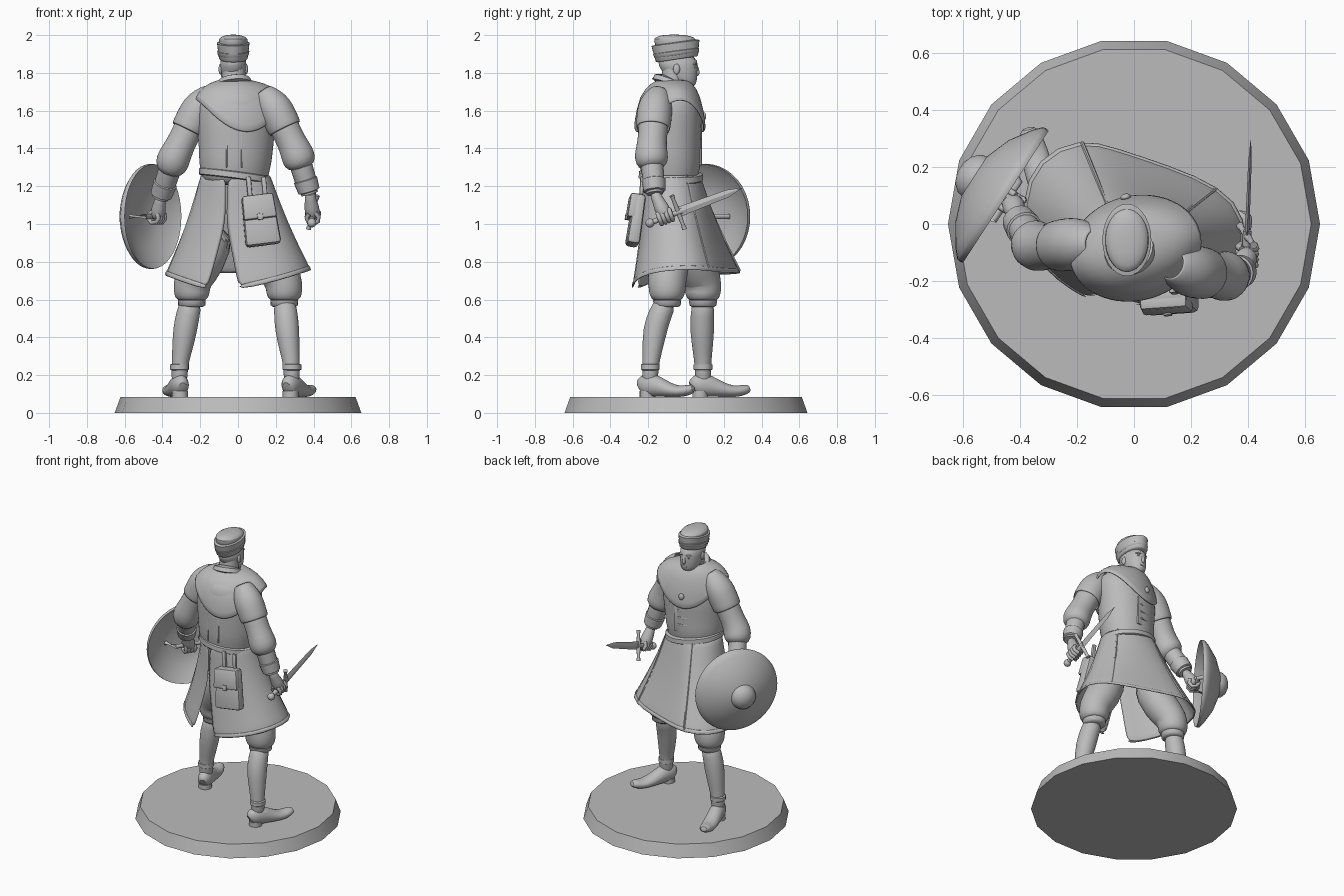
import bpy, bmesh, math
from math import sin, cos, pi, radians
from mathutils import Vector, Matrix

cube = bpy.data.objects.get("Cube")
if cube:
    bpy.data.objects.remove(cube)

grey = bpy.data.materials.new("plain_grey")
grey.use_nodes = True
GREY = (0.5, 0.5, 0.5, 1)
grey.diffuse_color = GREY
grey.node_tree.nodes["Principled BSDF"].inputs["Base Color"].default_value = GREY
Z = Vector((0, 0, 1))


def finish(name, bm, angle=40, subsurf=0, solid=0.0):
    bmesh.ops.recalc_face_normals(bm, faces=bm.faces)
    me = bpy.data.meshes.new(name)
    bm.to_mesh(me)
    bm.free()
    me.materials.append(grey)
    ob = bpy.data.objects.new(name, me)
    bpy.context.collection.objects.link(ob)
    if solid:
        mod = ob.modifiers.new("thickness", 'SOLIDIFY')
        mod.thickness = solid
        mod.offset = 0
    if subsurf:
        ob.modifiers.new("smooth", 'SUBSURF').levels = subsurf
    bpy.ops.object.select_all(action='DESELECT')
    bpy.context.view_layer.objects.active = ob
    ob.select_set(True)
    bpy.ops.object.shade_smooth_by_angle(angle=radians(angle))


def bridge(bm, rings, closed=True):
    for a, b in zip(rings, rings[1:]):
        n = len(a)
        for i in range(n if closed else n - 1):
            j = (i + 1) % n
            bm.faces.new((a[i], a[j], b[j], b[i]))


def tube(name, pts, seg=16, yaw=0, axis=None, caps=True, angle=50, subsurf=0, solid=0, warp=None):
    """Loft rings (x, y, z, radius[, second radius]) along a path, or all square to one axis."""
    bm = bmesh.new()
    P = [Vector(p[:3]) for p in pts]
    ref = Vector((cos(radians(yaw)), sin(radians(yaw)), 0))
    rings = []
    for k, p in enumerate(pts):
        t = axis or (P[min(k + 1, len(P) - 1)] - P[max(k - 1, 0)]).normalized()
        u = (ref - t * t.dot(ref)).normalized()
        v = t.cross(u)
        ring = []
        for i in range(seg):
            a = 2 * pi * i / seg
            co = P[k] + u * cos(a) * p[3] + v * sin(a) * p[-1]
            if warp:
                co.z += warp(k, a)
            ring.append(bm.verts.new(co))
        rings.append(ring)
    bridge(bm, rings)
    if caps:
        bm.faces.new(rings[0])
        bm.faces.new(rings[-1])
    finish(name, bm, angle, subsurf, solid)


def ball(name, loc, size, yaw=0):
    bm = bmesh.new()
    bmesh.ops.create_uvsphere(bm, u_segments=20, v_segments=12, radius=1)
    bm.transform(Matrix.Translation(loc) @ Matrix.Rotation(radians(yaw), 4, 'Z') @ Matrix.Diagonal((*size, 1)))
    finish(name, bm, 60)


def box(name, loc, size, rot=(0, 0, 0), bevel=0.01, taper=1.0):
    bm = bmesh.new()
    bmesh.ops.create_cube(bm, size=1)
    for v in bm.verts:
        if v.co.z > 0:
            v.co.x *= taper
            v.co.y *= taper
    bm.transform(Matrix.Diagonal((*size, 1)))
    bmesh.ops.bevel(bm, geom=bm.edges[:], offset=bevel, segments=2, affect='EDGES', profile=0.5)
    r = Matrix.Rotation(radians(rot[2]), 4, 'Z') @ Matrix.Rotation(radians(rot[1]), 4, 'Y') @ Matrix.Rotation(radians(rot[0]), 4, 'X')
    bm.transform(Matrix.Translation(loc) @ r)
    finish(name, bm, 40)


# Base disc
tube("base", [(0, 0, 0, .653), (0, 0, .085, .622)], seg=18, axis=Z, angle=40)

# Torso, belt and hood, turned a little towards the shield
TURN = 14
tube("torso", [(-.015, -.085, 1.2, .18, .15), (-.015, -.085, 1.27, .18, .15), (-.015, -.085, 1.31, .195, .163),
               (-.01, -.088, 1.4, .2, .163), (-.01, -.085, 1.52, .212, .17), (0, -.09, 1.64, .22, .165),
               (0, -.1, 1.7, .18, .13), (-.01, -.08, 1.74, .09, .08)], 24, TURN, Z, subsurf=1)
tube("belt", [(-.015, -.08, 1.235, .186, .162), (-.015, -.08, 1.24, .194, .17), (-.015, -.08, 1.27, .192, .168),
              (-.015, -.08, 1.275, .183, .158)], 32, TURN, Z, warp=lambda k, a: -.025 * cos(a))


def dip(k, a):  # hood drops to a point at chest and back
    return -(0, .01, .05, .17, .17)[k] * abs(sin(a)) ** 2


tube("hood_collar", [(-.02, -.07, 1.76, .07, .075), (-.015, -.075, 1.75, .11, .105), (0, -.085, 1.73, .18, .155),
                     (.005, -.085, 1.67, .235, .186), (.005, -.085, 1.655, .228, .176)],
     32, TURN, Z, caps=False, subsurf=1, solid=.012, warp=dip)
tube("hood_roll", [(-.022, -.07, 1.71, .07, .08), (-.022, -.07, 1.735, .1, .11), (-.022, -.07, 1.758, .088, .095),
                   (-.022, -.07, 1.758, .06, .06)], 24, TURN, Z, warp=lambda k, a: -.035 * sin(a))
fwd = Vector((-sin(radians(TURN)), cos(radians(TURN)), 0))
ball("brooch", Vector((.015, -.085, 1.57)) + fwd * .185, (.018, .012, .022), TURN)
box("chest_panel", Vector((.015, -.09, 1.41)) + fwd * .158, (.12, .014, .2), (0, 0, TURN), .004)
for z in (1.36, 1.41, 1.46):
    box("toggle", Vector((.015, -.09, z)) + fwd * .166, (.07, .012, .014), (0, 0, TURN), .004)
for s in (-.06, .02):
    box("back_seam", (s, -.245, 1.4), (.006, .012, .2), (0, 0, TURN), .002)

# Skirt of the coat: hem outline running round from one side of the rear slit to the other
hem = [(0, -.28, .65), (.14, -.28, .68), (.28, -.24, .72), (.37, -.14, .75), (.4, .02, .76), (.3, .13, .75),
       (.12, .2, .74), (-.06, .26, .74), (-.19, .3, .74), (-.34, .23, .73), (-.395, .08, .73), (-.365, -.1, .72),
       (-.26, -.2, .68), (-.16, -.26, .65)]


def skirt_point(i, t):
    h = Vector(hem[i])
    a = math.atan2(h.y + .06, h.x + .015)
    if i in (0, len(hem) - 1):
        mid = Vector((-.08, -.27, .65))
        p = Vector((-.06, -.235, 1.26)).lerp(mid, t) + (h - mid) * max(0, (t - .42) / .58)
    else:
        p = Vector((-.015 + .183 * cos(a), -.08 + .158 * sin(a), 1.26)).lerp(h, t)
    return p - Vector((cos(a), sin(a), 0)) * .012 * sin(pi * t)


def skirt_band(name, t0, t1, rows, solid, out=0.0):
    bm = bmesh.new()
    rings = []
    for r in range(rows + 1):
        ring = []
        for i in range(len(hem)):
            p = skirt_point(i, t0 + (t1 - t0) * r / rows)
            d = Vector((p.x, p.y + .06, 0)).normalized()
            ring.append(bm.verts.new(p + d * out))
        rings.append(ring)
    bridge(bm, rings, closed=False)
    finish(name, bm, 50, 1, solid)


skirt_band("coat_skirt", 0, 1, 8, .012)
skirt_band("hem_trim", .95, 1.0, 1, .012, .004)
for i, nm in ((8, "front_edge_trim"), (5, "side_edge_trim")):
    pts = [skirt_point(i, t / 8.2) for t in range(9)]
    tube(nm, [(p.x * .97, p.y * .97, p.z, .007) for p in pts], 6)


# Legs: breeches, knee cuffs, calves, ankle straps and turned-up shoes
def leg(side, hip, knee, calf, ankle, yaw):
    hip, knee, calf, ankle = map(Vector, (hip, knee, calf, ankle))
    tube(side + "_breeches", [(*hip, .11), (*hip.lerp(knee, .6), .115), (*(knee + Z * .06), .1), (*knee, .1),
                              (*(knee - Z * .035), .085), (*(knee - Z * .05), .066)], 20, subsurf=1)
    tube(side + "_knee_cuff", [(*(knee - Z * d), r) for d, r in
                               ((.035, .06), (.045, .074), (.07, .072), (.08, .058))], 20)
    tube(side + "_calf", [(*(knee - Z * .04), .06), (*knee.lerp(calf, .6), .063), (*calf, .066),
                          (*calf.lerp(ankle, .6), .052), (*ankle, .042), (*(ankle - Z * .1), .046)], 18, subsurf=1)
    tube(side + "_ankle_strap", [(*(ankle - Z * d), r) for d, r in
                                 ((-.02, .042), (-.015, .05), (.01, .05), (.015, .042))], 18)
    f = Vector((-sin(radians(yaw)), cos(radians(yaw)), 0))
    shoe = [(-.062, .13, .025, .035), (-.045, .145, .045, .058), (.01, .15, .05, .066), (.07, .132, .05, .048),
            (.14, .115, .052, .033), (.19, .114, .047, .03), (.23, .123, .038, .028), (.258, .13, .024, .018)]
    tube(side + "_shoe", [(*((ankle + f * d).xy), z, w, h) for d, z, w, h in shoe], 16, yaw, subsurf=1)
    tube(side + "_heel", [(*((ankle - f * .015).xy), z, .042) for z in (.08, .115)], 16)


leg("right", (-.1, -.02, 1.0), (-.245, .09, .64), (-.28, .085, .44), (-.31, .09, .24), 14)
leg("left", (.1, -.08, 1.0), (.245, -.1, .64), (.26, -.165, .44), (.285, -.19, .24), -25)


# Arms: cap sleeve, puffed sleeve, forearm, cuff and fist gripping a handle
def arm(side, neck, shoulder, elbow, wrist, hand, grip):
    n, s, e, w, h = map(Vector, (neck, shoulder, elbow, wrist, hand))
    g = Vector(grip).normalized()
    tube(side + "_sleeve", [(*s, .08), (*s.lerp(e, .4), .08), (*s.lerp(e, .72), .076),
                            (*e, .09), (*e.lerp(w, .22), .088), (*e.lerp(w, .38), .055)], 20, subsurf=1)
    tube(side + "_cap_sleeve", [(*n, .05), (*n.lerp(s, .5), .078), (*s, .09), (*s.lerp(e, .2), .09),
                                (*s.lerp(e, .45), .088)], 20, caps=False, solid=.008, subsurf=1)
    tube(side + "_forearm", [(*e.lerp(w, .2), .06), (*e.lerp(w, .6), .058), (*w, .045)], 16)
    tube(side + "_cuff", [(*e.lerp(w, a), r) for a, r in ((.62, .05), (.65, .064), (.93, .058), (.96, .04))], 18)
    tube(side + "_palm", [(*w.lerp(h, a), r) for a, r in ((-.1, .03), (.3, .03), (.7, .042), (1.1, .04), (1.3, .015))],
         14, subsurf=1)
    a1 = (h - w).normalized()
    a1 = (a1 - g * a1.dot(g)).normalized()
    a2 = g.cross(a1)
    for k in range(4):
        c = h + a1 * .015 + g * (k - 1.5) * .021
        arc = [c + (a1 * cos(q) + a2 * sin(q)) * .032 for q in [radians(d) for d in range(-150, 151, 50)]]
        tube(side + "_finger", [(*p, .012) for p in arc], 8)


blade_dir = Vector((.02, .5, .19)).normalized()
grip_dir = Vector((.545, .84, 0)).normalized()
arm("right", (-.13, -.07, 1.7), (-.21, -.07, 1.61), (-.34, -.085, 1.35), (-.41, .02, 1.14), (-.425, .07, 1.05), grip_dir)
arm("left", (.13, -.14, 1.7), (.198, -.165, 1.61), (.315, -.185, 1.37), (.38, -.165, 1.16), (.395, -.115, 1.055), blade_dir)

# Short sword
tip = Vector((.41, .295, 1.19))


def on_sword(d, *r):
    return (*(tip - blade_dir * d), *r)


tube("sword_blade", [on_sword(d, a, b) for d, a, b in ((0, .001, .002), (.08, .006, .02), (.36, .008, .027))], 4, angle=20)
tube("sword_grip", [on_sword(d, .015) for d in (.34, .5)], 10)
ball("sword_pommel", on_sword(.52), (.024, .024, .024))
up = blade_dir.cross(Vector((1, 0, 0))) + Vector((-.25, 0, 0))
guard = Vector(on_sword(.36))
tube("sword_guard", [(*(guard + up * d), r) for d, r in ((-.095, .014), (-.07, .01), (0, .014), (.07, .01), (.095, .014))], 10)

# Round shield: revolved profile of radius and height
normal = Vector((-.84, .545, 0)).normalized()
centre = Vector((-.46, .102, 1.04))
profile = [(.02, .075), (.1, .075), (.17, .055), (.25, .012), (.276, -.012), (.279, 0), (.276, .012), (.25, .036),
           (.172, .088), (.09, .118), (.082, .12), (.078, .138), (.056, .164), (.02, .178)]
tube("round_shield", [(*(centre + normal * h), r) for r, h in profile], 40, 57, normal, angle=35)
tube("shield_grip", [(*(centre + normal * h + grip_dir * d), .014) for d, h in
                     ((-.13, .055), (-.09, -.02), (.07, -.02), (.11, .06))], 8)

# Belt pouch at the rear
box("pouch", (.118, -.265, 1.02), (.19, .07, .27), (-9, -7, 4), .02, .88)
box("pouch_flap", (.11, -.278, 1.09), (.178, .06, .13), (-9, -7, 4), .012, .93)
box("pouch_buckle", (.118, -.316, 1.04), (.03, .012, .035), (-9, -7, 4), .004)
for x in (.06, .14):
    box("pouch_loop", (x, -.235, 1.19), (.025, .02, .12), (-4, -5, 4), .005)

# Head: neck, skull and jaw, features
tube("neck", [(-.022, -.075, 1.66, .064), (-.022, -.065, 1.82, .06)], 18)
tube("head", [(-.025, .005, 1.727, .034, .04), (-.025, -.005, 1.745, .054, .06), (-.025, -.022, 1.78, .066, .083),
              (-.025, -.042, 1.83, .071, .106), (-.025, -.048, 1.9, .072, .11)], 20, 0, Z, subsurf=1)
tube("nose", [(-.025, .052, 1.85, .008), (-.025, .058, 1.82, .011), (-.025, .063, 1.797, .014),
              (-.025, .05, 1.783, .01)], 8, subsurf=1)
box("mouth", (-.025, .052, 1.765), (.032, .012, .008), bevel=.003)
for s in (-1, 1):
    ball("ear", (-.025 + s * .068, -.05, 1.82), (.01, .018, .028))
    ball("brow", (-.025 + s * .027, .048, 1.846), (.02, .01, .006), -s * 20)
    ball("eye", (-.025 + s * .027, .048, 1.83), (.011, .007, .006), -s * 20)

# Round cap with a turned-up band
tube("cap_crown", [(-.025, -.045, 1.9, .07, .1), (-.025, -.055, 1.955, .076, .112), (-.025, -.058, 1.98, .078, .115),
                   (-.025, -.062, 1.995, .06, .09), (-.025, -.062, 2.003, .02, .04)], 28, 0, Z, subsurf=1)


def slope(k, a):
    return .016 * sin(a)


tube("cap_band", [(-.025, -.048, 1.872, .071, .106), (-.025, -.048, 1.877, .076, .112), (-.025, -.052, 1.915, .081, .119),
                  (-.025, -.056, 1.958, .086, .127), (-.025, -.056, 1.962, .076, .112)], 28, 0, Z, warp=slope)
tube("cap_fold", [(-.025, -.05, 1.892, .076, .11), (-.025, -.05, 1.898, .083, .118), (-.025, -.052, 1.915, .085, .122),
                  (-.025, -.052, 1.92, .078, .112)], 28, 0, Z, warp=slope)
